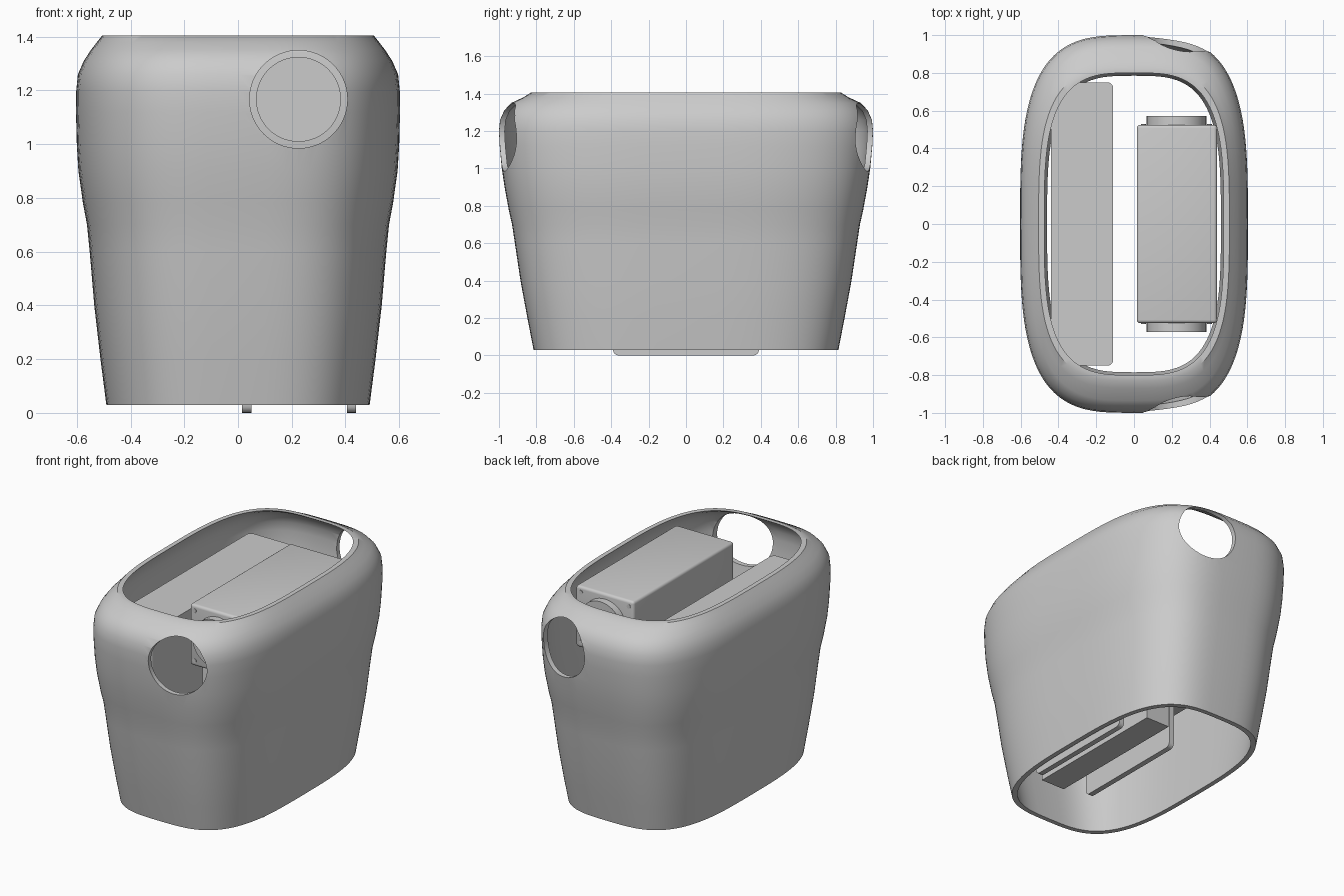
import bpy, bmesh, math
from mathutils import Matrix, Vector

old = bpy.data.objects.get("Cube")
if old:
    bpy.data.objects.remove(old, do_unlink=True)

grey = bpy.data.materials.new("plain grey")
grey.use_nodes = True
colour = (0.6, 0.6, 0.6, 1)
grey.diffuse_color = colour
grey.node_tree.nodes["Principled BSDF"].inputs["Base Color"].default_value = colour


def finish(name, bm):
    bmesh.ops.recalc_face_normals(bm, faces=bm.faces)
    mesh = bpy.data.meshes.new(name)
    bm.to_mesh(mesh)
    bm.free()
    mesh.materials.append(grey)
    obj = bpy.data.objects.new(name, mesh)
    bpy.context.collection.objects.link(obj)
    return obj


def activate(obj):
    bpy.ops.object.select_all(action='DESELECT')
    obj.select_set(True)
    bpy.context.view_layer.objects.active = obj


def smooth(obj, degrees=35):
    activate(obj)
    bpy.ops.object.shade_smooth_by_angle(angle=math.radians(degrees))


def box(name, low, high, bevel=0.0, axis=None):
    """Box between two corners; bevels all edges or those along one axis."""
    low, high = Vector(low), Vector(high)
    bm = bmesh.new()
    bmesh.ops.create_cube(bm, size=1)
    for v in bm.verts:
        v.co = (low + high) / 2 + v.co * (high - low)
    if bevel:
        edges = [e for e in bm.edges if axis is None
                 or abs((e.verts[0].co - e.verts[1].co)[axis]) > 1e-4]
        bmesh.ops.bevel(bm, geom=edges, offset=bevel, segments=4,
                        profile=0.5, affect='EDGES')
    obj = finish(name, bm)
    smooth(obj)
    return obj


def rod(name, x, z, radius, y0, y1, sides=64):
    """Cylinder lying along y."""
    bm = bmesh.new()
    turn = Matrix.Translation((x, (y0 + y1) / 2, z)) @ Matrix.Rotation(math.pi / 2, 4, 'X')
    bmesh.ops.create_cone(bm, cap_ends=True, segments=sides, radius1=radius,
                          radius2=radius, depth=abs(y1 - y0), matrix=turn)
    obj = finish(name, bm)
    smooth(obj)
    return obj


# Shell: rounded oblong sections (height, half width, half length)
profile = [(0.03, 0.49, 0.815), (0.2, 0.512, 0.848), (0.4, 0.535, 0.885),
           (0.6, 0.552, 0.915), (0.7, 0.562, 0.93), (0.78, 0.577, 0.948),
           (0.9, 0.594, 0.97), (1.0, 0.6, 0.985), (1.12, 0.603, 0.996),
           (1.2, 0.602, 1.0), (1.26, 0.596, 0.994), (1.31, 0.574, 0.972),
           (1.35, 0.548, 0.935), (1.38, 0.525, 0.87), (1.405, 0.505, 0.83)]
SIDES = 96


def section(bm, z, a, b):
    power = 2 / 3.3
    ring = []
    for i in range(SIDES):
        t = math.tau * i / SIDES
        c, s = math.cos(t), math.sin(t)
        ring.append(bm.verts.new((math.copysign(abs(c) ** power, c) * a,
                                  math.copysign(abs(s) ** power, s) * b, z)))
    return ring


bm = bmesh.new()
wall = 0.03
rings = [section(bm, *p) for p in profile]
rings += [section(bm, z, a - wall, b - wall) for z, a, b in reversed(profile)]
for ring, after in zip(rings, rings[1:] + rings[:1]):
    for i in range(SIDES):
        j = (i + 1) % SIDES
        bm.faces.new((ring[i], ring[j], after[j], after[i]))
shell = finish("shell", bm)

# Round openings through the front and back walls
PORT_X, PORT_Z = 0.225, 1.167
cutter = rod("port_cutter", PORT_X, PORT_Z, 0.182, -1.2, 1.2)
cutter.hide_render = True
activate(shell)
cut = shell.modifiers.new("ports", 'BOOLEAN')
cut.operation = 'DIFFERENCE'
cut.solver = 'EXACT'
cut.object = cutter
bpy.ops.object.modifier_apply(modifier=cut.name)
bpy.data.objects.remove(cutter, do_unlink=True)
smooth(shell)

# Long box on the right side
box("side_box", (-0.44, -0.75, 0.63), (-0.11, 0.75, 1.22), 0.03, axis=2)

# Main housing with round end caps and corner screws
box("housing", (0.015, -0.525, 0.955), (0.44, 0.525, 1.36), 0.018)
for side, label in ((-1, "front"), (1, "back")):
    rod(label + "_cap", PORT_X, PORT_Z, 0.158, side * 0.52, side * 0.572)
    for dx in (-1, 1):
        for dz in (-1, 1):
            rod(label + "_screw", PORT_X + dx * 0.175, 1.158 + dz * 0.165,
                0.014, side * 0.52, side * 0.529, 12)

# Support panels and the core between them
for label, x in (("inner", 0.015), ("outer", 0.405)):
    box(label + "_support", (x, -0.39, 0), (x + 0.035, 0.39, 0.97), 0.03, axis=0)
box("core", (0.14, -0.49, 0.055), (0.31, 0.49, 0.96))
